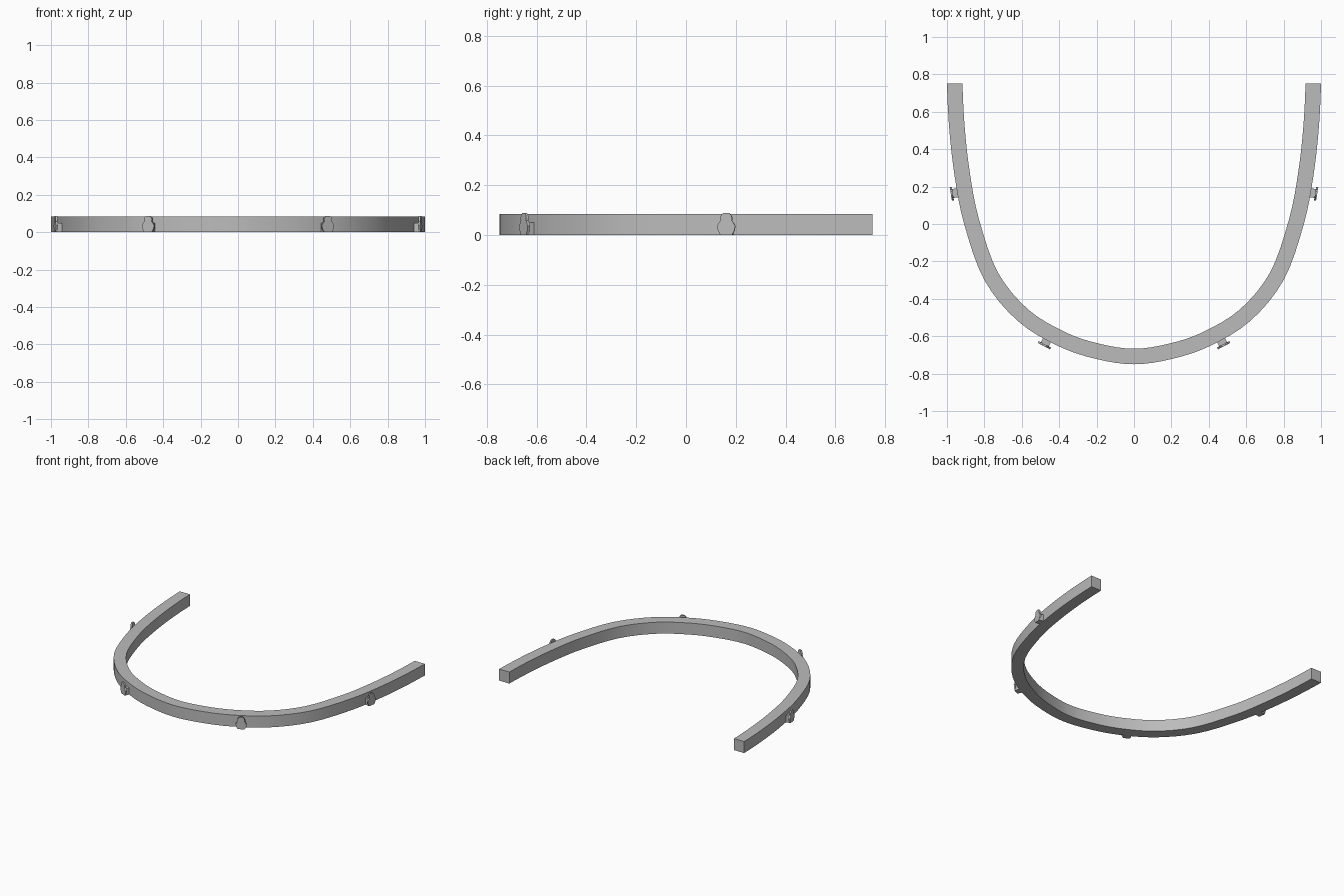
import bpy, bmesh, math
from mathutils import Vector, Matrix

if "Cube" in bpy.data.objects:
    bpy.data.objects.remove(bpy.data.objects["Cube"], do_unlink=True)

HEIGHT, WIDTH, STEPS = 0.085, 0.083, 4

grey = bpy.data.materials.new("plain grey")
grey.use_nodes = True
colour = (0.5, 0.5, 0.5, 1)
grey.diffuse_color = colour
grey.node_tree.nodes["Principled BSDF"].inputs["Base Color"].default_value = colour

# Outer edge of the left half, with one guide point at either end
GUIDES = [Vector(p) for p in [(-.2, -.722), (0, -.75), (.2, -.722), (.4, -.655), (.62, -.52),
          (.8, -.3), (.908, 0), (.958, .25), (.987, .5), (1, .75), (1.0, 1.0)]]
SPANS = len(GUIDES) - 3


def edge_point(u):
    """Point on the smooth outer edge; u counts guide spans from the front."""
    i = min(int(u), SPANS - 1)
    t = u - i
    a, b, c, d = GUIDES[i:i + 4]
    return (2*b + (c - a)*t + (2*a - 5*b + 4*c - d)*t*t + (3*b - a - 3*c + d)*t**3) / 2


def edge_normal(u):
    if u >= SPANS:
        return Vector((1, 0))
    e = 0.01
    t = edge_point(u + e) - edge_point(max(u - e, 0))
    return Vector((t.y, -t.x)).normalized() if u > 0 else Vector((0, -1))


def frame(u, side):
    """Matrix with local x along the edge, local y outward, z up."""
    p, n = edge_point(u), edge_normal(u)
    p, n = Vector((p.x * side, p.y, 0)), Vector((n.x * side, n.y, 0))
    t = n.cross(Vector((0, 0, 1)))
    m = Matrix((t, n, Vector((0, 0, 1)))).transposed().to_4x4()
    return Matrix.Translation(p) @ m


def make_object(name, bm):
    bmesh.ops.recalc_face_normals(bm, faces=bm.faces)
    mesh = bpy.data.meshes.new(name)
    bm.to_mesh(mesh)
    bm.free()
    mesh.materials.append(grey)
    ob = bpy.data.objects.new(name, mesh)
    bpy.context.collection.objects.link(ob)
    return ob


def add_prism(bm, outline, offset):
    """Extrude a closed outline by an offset vector."""
    face = bm.faces.new([bm.verts.new(p) for p in outline])
    ext = bmesh.ops.extrude_face_region(bm, geom=[face])["geom"]
    bmesh.ops.translate(bm, vec=offset, verts=[v for v in ext if isinstance(v, bmesh.types.BMVert)])


def activate(ob):
    bpy.ops.object.select_all(action='DESELECT')
    ob.select_set(True)
    bpy.context.view_layer.objects.active = ob


# Curved band: a rectangular section swept along both halves
bm = bmesh.new()
rings = []
count = SPANS * STEPS
for k in range(-count, count + 1):
    u, s = abs(k) / STEPS, -1 if k < 0 else 1
    outer = edge_point(u)
    inner = outer - edge_normal(u) * WIDTH
    rings.append([bm.verts.new((p.x * s, p.y, z)) for p, z in
                  [(outer, 0), (inner, 0), (inner, HEIGHT), (outer, HEIGHT)]])
for a, b in zip(rings, rings[1:]):
    for j in range(4):
        bm.faces.new((a[j], b[j], b[j - 3], a[j - 3]))
bm.faces.new(rings[0])
bm.faces.new(rings[-1])
band = make_object("curved_band", bm)

# Slots: a window right through, with the outer half open down to the base
PROFILE = [(.05, -.05), (.05, .071), (-.15, .071), (-.15, .026), (-.04, .026), (-.04, -.05)]
for u, side in [(0, 1), (4, 1), (4, -1), (6.88, 1), (6.88, -1)]:
    bm = bmesh.new()
    add_prism(bm, [(-.04, y, z) for y, z in PROFILE], Vector((.08, 0, 0)))
    bm.transform(frame(u, side))
    cutter = make_object("slot_cutter", bm)
    cutter.hide_render = True
    activate(band)
    mod = band.modifiers.new("slot", 'BOOLEAN')
    mod.operation, mod.solver, mod.object = 'DIFFERENCE', 'EXACT', cutter
    bpy.ops.object.modifier_apply(modifier=mod.name)
    bpy.data.objects.remove(cutter, do_unlink=True)
activate(band)
bpy.ops.object.shade_smooth_by_angle(angle=math.radians(30))

# Keyhole-shaped clips on short stems
HALF = [(.024, 0), (.034, .02), (.037, .036), (.03, .048), (.023, .058),
        (.024, .07), (.02, .08), (.011, .088)]
OUTLINE = HALF + [(-x, z) for x, z in reversed(HALF)]
for u, place in [(2.3, "front"), (5.66, "side")]:
    for side, hand in [(1, "left"), (-1, "right")]:
        bm = bmesh.new()
        add_prism(bm, [(x, .024, z) for x, z in OUTLINE], Vector((0, .011, 0)))
        add_prism(bm, [(x, -.01, z) for x, z in [(-.024, 0), (.024, 0), (.024, .05), (-.024, .05)]],
                  Vector((0, .036, 0)))
        bm.transform(frame(u, side))
        activate(make_object(f"{place}_{hand}_clip", bm))
        bpy.ops.object.shade_smooth_by_angle(angle=math.radians(30))
